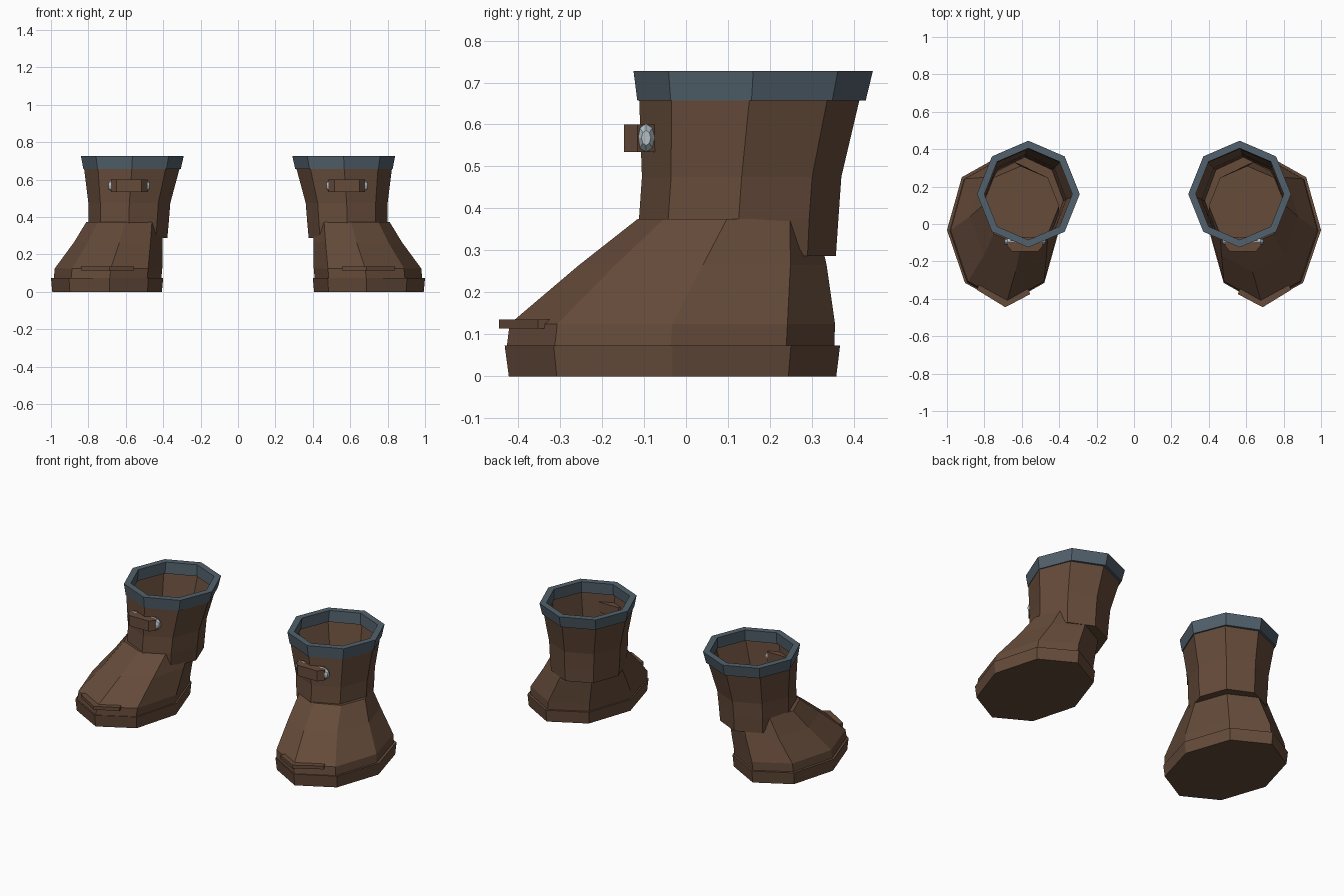
import bpy, bmesh
from math import sin, cos, pi

if "Cube" in bpy.data.objects:
    bpy.data.objects.remove(bpy.data.objects["Cube"])


def material(name, rgb):
    m = bpy.data.materials.new(name)
    m.diffuse_color = (*rgb, 1)
    m.use_nodes = True
    m.node_tree.nodes["Principled BSDF"].inputs["Base Color"].default_value = m.diffuse_color
    return m


LEATHER = material("brown_leather", (0.13, 0.07, 0.042))
TRIM = material("slate_trim", (0.085, 0.12, 0.15))
METAL = material("pale_metal", (0.45, 0.52, 0.56))


def ring(z, x0, x1, y0, y1, skew=0.0):
    """Octagon filling the given bounds, corners on the axes."""
    cx, cy, rx, ry = (x0 + x1) / 2, (y0 + y1) / 2, (x1 - x0) / 2, (y1 - y0) / 2
    return [(cx + rx * cos(a) + skew * sin(a), cy + ry * sin(a), z)
            for a in (k * pi / 4 for k in range(8))]


def loft(name, rings, mat, bottom=True, top=True, closed=False):
    """Skin a stack of rings, mirrored to the other boot."""
    bm = bmesh.new()
    rows = [[bm.verts.new(p) for p in r] for r in rings]
    pairs = list(zip(rows, rows[1:]))
    if closed:
        pairs.append((rows[-1], rows[0]))
    n = len(rows[0])
    for a, b in pairs:
        for i in range(n):
            j = (i + 1) % n
            bm.faces.new((a[i], a[j], b[j], b[i]))
    if bottom:
        bm.faces.new(rows[0][::-1])
    if top:
        bm.faces.new(rows[-1])
    if closed or (bottom and top):
        bmesh.ops.recalc_face_normals(bm, faces=bm.faces)
    me = bpy.data.meshes.new(name)
    bm.to_mesh(me)
    bm.free()
    me.materials.append(mat)
    ob = bpy.data.objects.new(name, me)
    bpy.context.collection.objects.link(ob)
    mod = ob.modifiers.new("other_boot", "MIRROR")
    mod.use_mirror_merge = False
    return ob


# Sole
loft("sole", [ring(0, 0.407, 0.993, -0.422, 0.358, 0.012),
              ring(0.074, 0.40, 1.0, -0.432, 0.367, 0.012)], LEATHER)

# Foot, rising from the sole into the shaft
loft("foot", [ring(0.07, 0.41, 0.985, -0.427, 0.353, 0.012),
              ring(0.125, 0.405, 0.98, -0.42, 0.355, 0.012),
              ring(0.265, 0.403, 0.877, -0.255, 0.335, 0.006),
              ring(0.375, 0.40, 0.81, -0.115, 0.31)], LEATHER)

# Shaft, open at the top
loft("shaft", [ring(0.287, 0.378, 0.79, -0.105, 0.357),
               ring(0.375, 0.37, 0.798, -0.112, 0.363),
               ring(0.475, 0.362, 0.80, -0.105, 0.37),
               ring(0.675, 0.308, 0.825, -0.112, 0.417)], LEATHER, top=False)

# Collar around the opening
loft("collar", [ring(0.657, 0.306, 0.827, -0.116, 0.428),
                ring(0.727, 0.29, 0.84, -0.125, 0.445),
                ring(0.727, 0.33, 0.80, -0.085, 0.405),
                ring(0.657, 0.325, 0.805, -0.09, 0.40)],
     TRIM, bottom=False, top=False, closed=True)

# Strap across the front of the shaft
strap = [(0.485, -0.115), (0.515, -0.148), (0.65, -0.148), (0.68, -0.115),
         (0.65, -0.07), (0.515, -0.07)]
loft("strap", [[(x, y, z) for x, y in strap] for z in (0.535, 0.60)], LEATHER)

# Studs at both strap ends
for side, x, d in (("inner", 0.505, -1), ("outer", 0.66, 1)):
    rings = [[(x + d * off, -0.095 + r * 0.62 * cos(k * pi / 4),
               0.568 + r * sin(k * pi / 4)) for k in range(8)]
             for off, r in ((-0.03, 0.034), (0.015, 0.034), (0.033, 0.018))]
    loft(side + "_stud", rings, METAL)

# Toe welt, bent round the tip
welt = [(0.555, -0.375), (0.688, -0.445), (0.84, -0.352),
        (0.82, -0.30), (0.688, -0.375), (0.575, -0.32)]
loft("toe_welt", [[(x, y, z) for x, y in welt] for z in (0.114, 0.135)], LEATHER)
